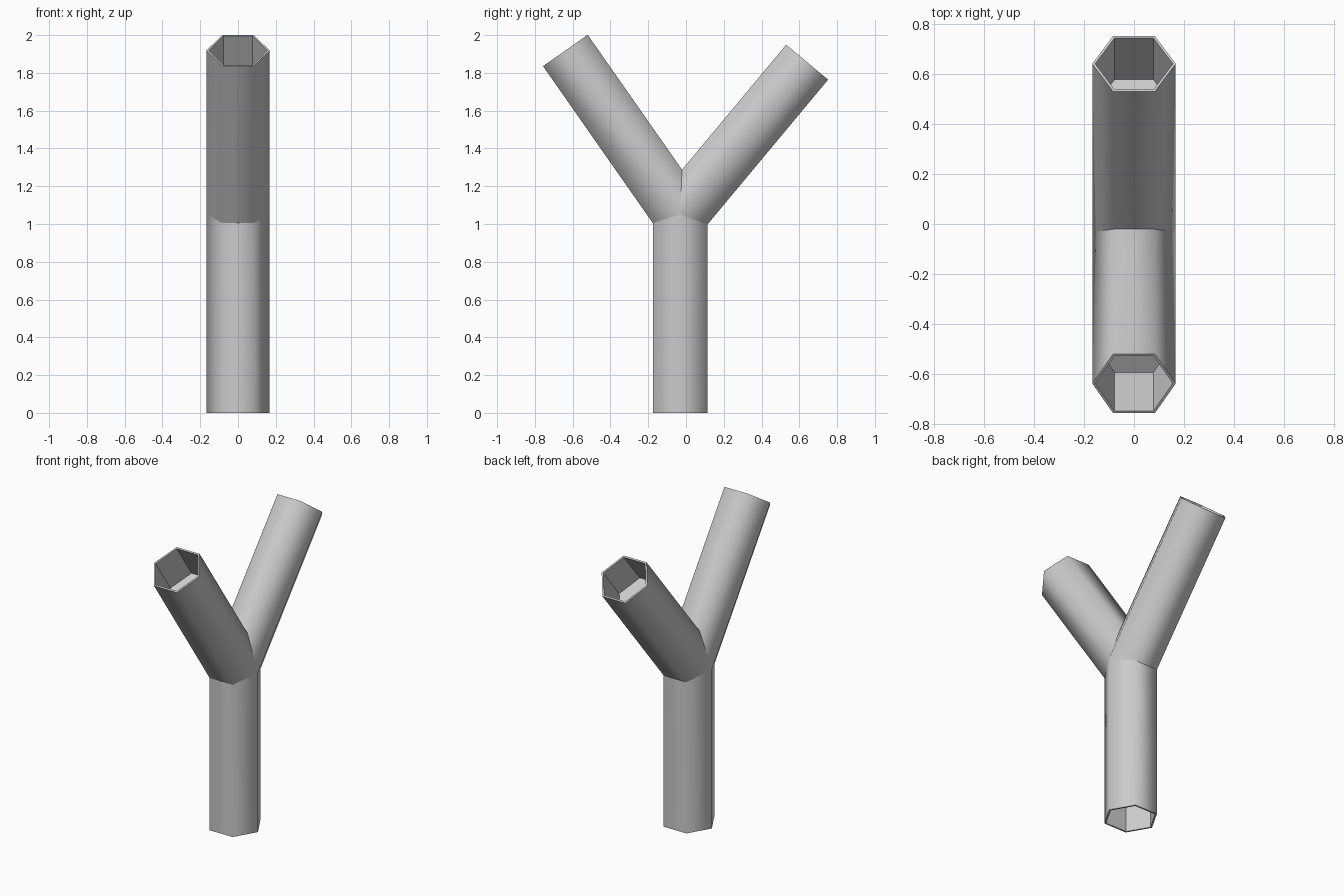
import bpy, bmesh, math
from mathutils import Vector

cube = bpy.data.objects.get("Cube")
if cube:
    bpy.data.objects.remove(cube)

grey = bpy.data.materials.new("light_grey")
grey.use_nodes = True
grey.diffuse_color = (0.6, 0.6, 0.6, 1)
grey.node_tree.nodes["Principled BSDF"].inputs["Base Color"].default_value = (0.6, 0.6, 0.6, 1)

JOINT = Vector((0, -0.031, 1.05))
RADIUS, FLAT, INNER = 0.167, 0.1445, 0.93
UP = Vector((0, 0, 1))


def direction(y, z):
    return Vector((0, y, z)).normalized()


def pipe(name, axis, length, depth, side_axes):
    """Six-sided pipe from the joint, mitred against its two neighbours, with a recessed end."""
    across = Vector((1, 0, 0)).cross(axis)
    bm = bmesh.new()

    def ring(scale, distance=None):
        verts = []
        for i in range(6):
            a = math.radians(60 * i)
            x = RADIUS * math.cos(a) * scale
            v = FLAT * round(math.sin(a) / math.sin(math.pi / 3)) * scale
            t = distance
            if t is None:
                # mitre plane bisects this axis and the neighbour on this side
                t = 0
                if v:
                    near = max(side_axes, key=lambda d: d.dot(across) * v)
                    bisector = axis + near
                    t = v / bisector.dot(across) * bisector.dot(axis)
            verts.append(bm.verts.new(JOINT + axis * t + across * v + Vector((x, 0, 0))))
        return verts

    def bridge(a, b, smooth=False):
        for i in range(6):
            j = (i + 1) % 6
            bm.faces.new((a[i], a[j], b[j], b[i])).smooth = smooth

    base, rim = ring(1), ring(1, length)
    lip, floor = ring(INNER, length), ring(INNER, length - depth)
    bridge(base, rim, True)      # outer wall
    bridge(rim, lip)             # end rim
    bridge(lip, floor)           # inner wall
    bm.faces.new(floor)          # recessed floor
    bmesh.ops.recalc_face_normals(bm, faces=bm.faces)
    mesh = bpy.data.meshes.new(name)
    bm.to_mesh(mesh)
    bm.free()
    mesh.materials.append(grey)
    obj = bpy.data.objects.new(name, mesh)
    bpy.context.collection.objects.link(obj)


down = -UP
front = direction(-0.573, 0.819)
back = direction(0.640, 0.768)
pipe("stem", down, 1.05, 0.26, (front, back))
pipe("front_branch", front, 1.06, 0.27, (down, back))
pipe("back_branch", back, 1.05, 0.26, (down, front))
